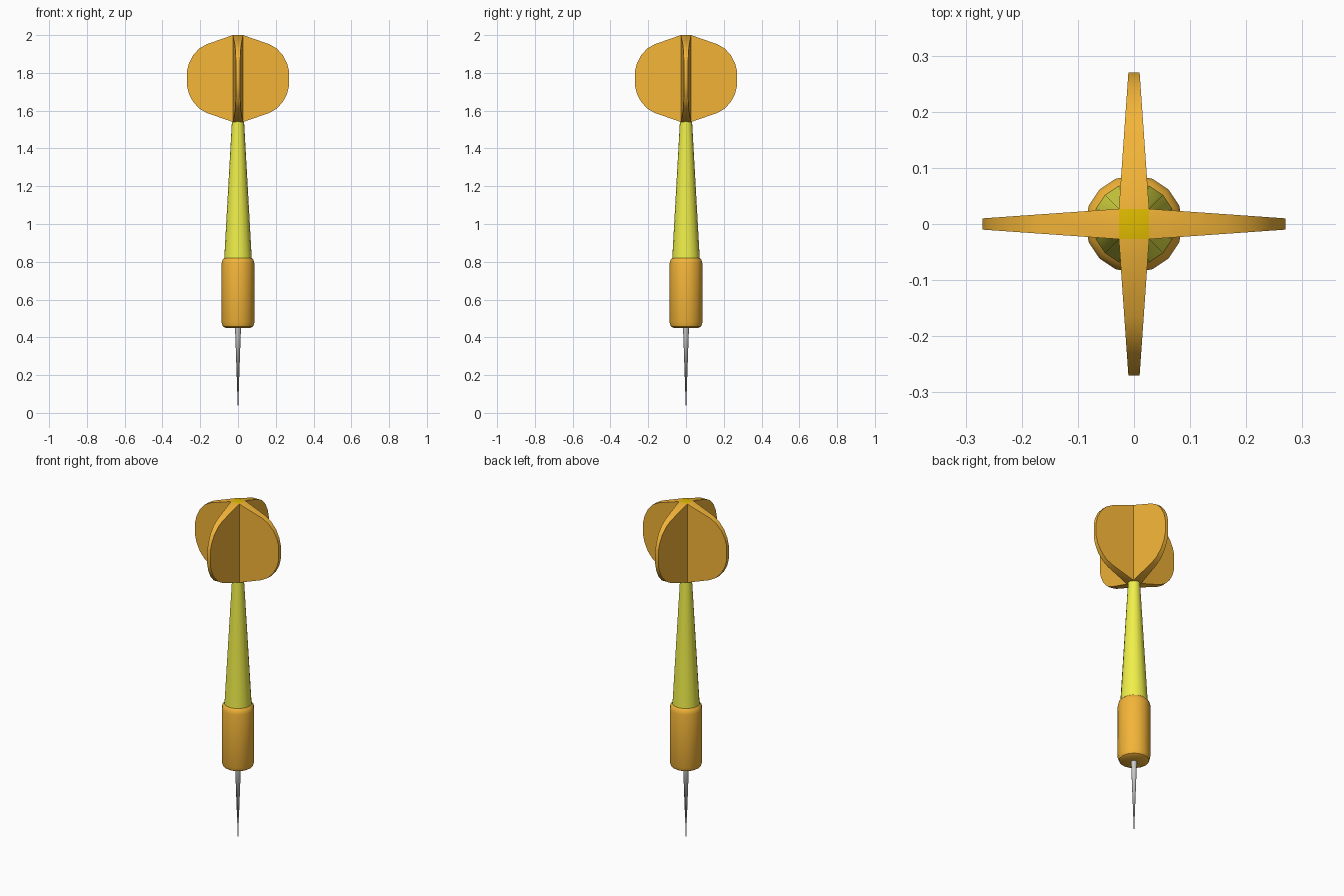
import bpy, bmesh, math

if "Cube" in bpy.data.objects:
    bpy.data.objects.remove(bpy.data.objects["Cube"])

SIDES = 16


def material(name, color):
    m = bpy.data.materials.new(name)
    m.diffuse_color = (*color, 1)
    m.use_nodes = True
    m.node_tree.nodes["Principled BSDF"].inputs["Base Color"].default_value = m.diffuse_color
    return m


def finish(name, bm, mats, angle=35):
    bmesh.ops.remove_doubles(bm, verts=bm.verts, dist=1e-5)
    bmesh.ops.recalc_face_normals(bm, faces=bm.faces)
    me = bpy.data.meshes.new(name)
    bm.to_mesh(me)
    bm.free()
    ob = bpy.data.objects.new(name, me)
    bpy.context.collection.objects.link(ob)
    for m in mats:
        me.materials.append(m)
    bpy.ops.object.select_all(action='DESELECT')
    ob.select_set(True)
    bpy.context.view_layer.objects.active = ob
    bpy.ops.object.shade_smooth_by_angle(angle=math.radians(angle))
    return ob


def lathe(name, profile, mats, sides=SIDES):
    bm = bmesh.new()
    verts = [bm.verts.new((r, 0, z)) for r, z in profile]
    edges = [bm.edges.new(p) for p in zip(verts, verts[1:])]
    bmesh.ops.spin(bm, geom=verts + edges, cent=(0, 0, 0), axis=(0, 0, 1),
                   angle=math.tau, steps=sides, use_merge=True)
    return finish(name, bm, mats)


orange = material("orange", (0.9, 0.46, 0.04))
yellow = material("yellow", (0.87, 0.87, 0.07))
gold = material("gold", (0.75, 0.5, 0.0))

# Steel point, barrel and tapered shaft
lathe("needle", [(0, 0), (0.016, 0.46), (0, 0.46)], [])
lathe("barrel", [(0, 0.45), (0.066, 0.45), (0.08, 0.458), (0.087, 0.48),
                 (0.087, 0.79), (0.082, 0.81), (0.072, 0.82), (0, 0.82)], [orange])
lathe("shaft", [(0, 0.815), (0.073, 0.815), (0.032, 1.545), (0, 1.545)], [yellow])

# Flight: four tapering fins around a square core
C, BOTTOM, TOP, REACH = 0.027, 1.54, 2.0, 0.27
half = [(C, TOP), (0.165, 1.952), (0.204, 1.93), (0.238, 1.893), (0.26, 1.85), (REACH, 1.81)]
outline = half + [(x, BOTTOM + TOP - z) for x, z in reversed(half)]
bm = bmesh.new()
for i in range(4):
    c, s = round(math.cos(i * math.pi / 2)), round(math.sin(i * math.pi / 2))

    def row(side):
        out = []
        for x, z in outline:
            y = side * (C + (0.01 - C) * (x - C) / (REACH - C))
            out.append(bm.verts.new((c * x - s * y, s * x + c * y, z)))
        return out

    a, b = row(1), row(-1)
    bm.faces.new(a)
    bm.faces.new(b)
    for j in range(len(a) - 1):
        bm.faces.new((a[j], a[j + 1], b[j + 1], b[j]))
# Core end caps
for z in (BOTTOM, TOP):
    f = bm.faces.new([bm.verts.new((x * C, y * C, z))
                      for x, y in ((-1, -1), (1, -1), (1, 1), (-1, 1))])
    f.material_index = 1
finish("flight", bm, [orange, gold], 30)
